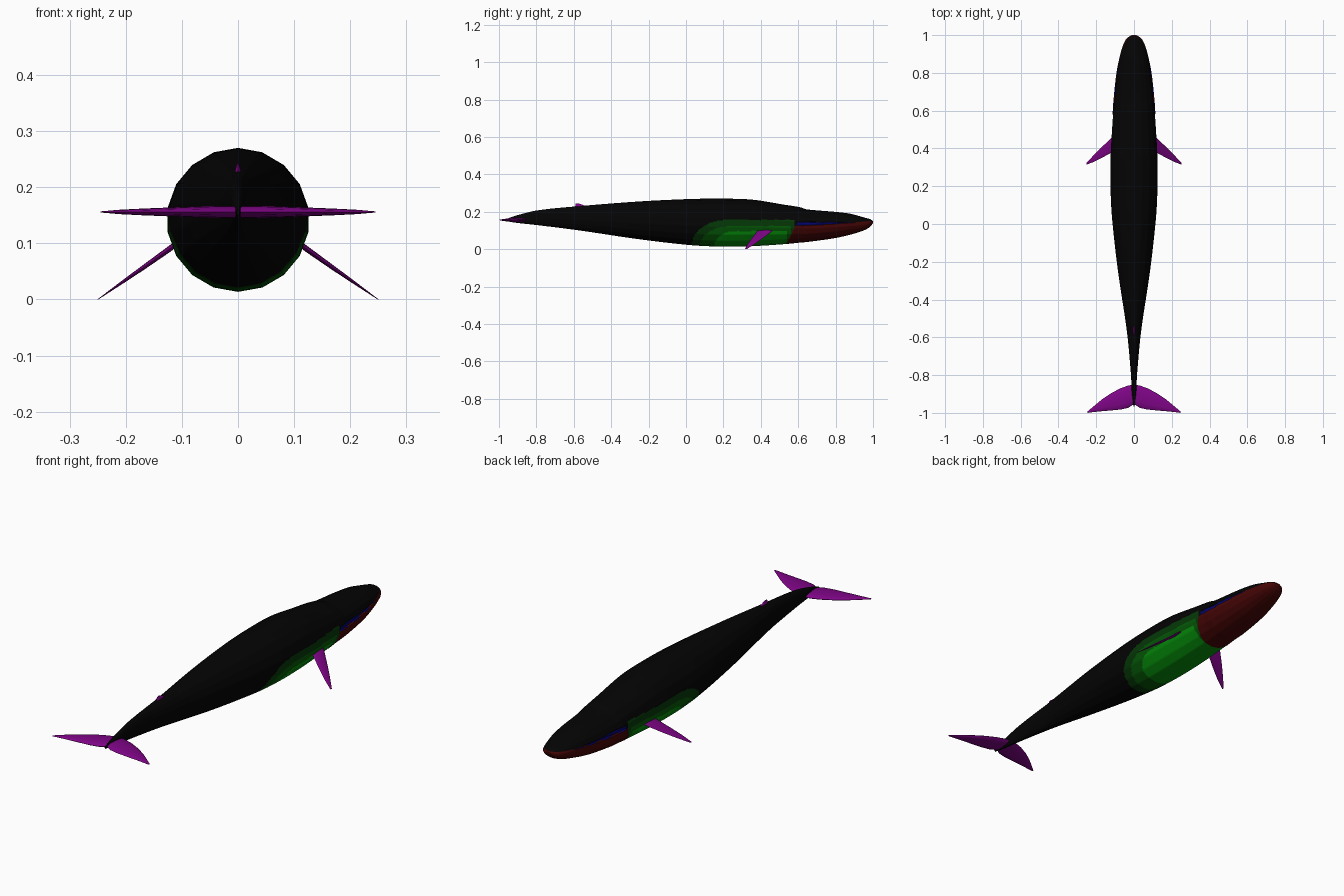
import bpy, bmesh, math
from mathutils import Vector

cube = bpy.data.objects.get("Cube")
if cube:
    bpy.data.objects.remove(cube, do_unlink=True)


def material(name, *rgb):
    m = bpy.data.materials.new(name)
    m.use_nodes = True
    m.diffuse_color = (*rgb, 1)
    m.node_tree.nodes["Principled BSDF"].inputs["Base Color"].default_value = (*rgb, 1)
    return m


black = material("black skin", .0012, .0012, .0012)
dark_green = material("dark green", .0015, .04, .002)
mid_green = material("mid green", .0015, .1, .002)
green = material("bright green", .0015, .27, .003)
red = material("dark red", .06, .0015, .0015)
blue = material("deep blue", .001, .001, .16)
purple = material("purple", .21, .0015, .24)


def loft(name, rings, mats, rule=None, angle=40):
    """Skin a list of equal point rings, cap the ends, colour faces by rule."""
    bm = bmesh.new()
    loops = [[bm.verts.new(p) for p in ring] for ring in rings]
    n = len(loops[0])
    for a, b in zip(loops, loops[1:]):
        for i in range(n):
            j = (i + 1) % n
            bm.faces.new((a[i], a[j], b[j], b[i]))
    bm.faces.new(loops[0])
    bm.faces.new(loops[-1])
    bmesh.ops.recalc_face_normals(bm, faces=bm.faces)
    if rule:
        for f in bm.faces:
            f.material_index = rule(f.calc_center_median())
    mesh = bpy.data.meshes.new(name)
    bm.to_mesh(mesh)
    bm.free()
    for m in mats:
        mesh.materials.append(m)
    obj = bpy.data.objects.new(name, mesh)
    bpy.context.collection.objects.link(obj)
    bpy.ops.object.select_all(action='DESELECT')
    obj.select_set(True)
    bpy.context.view_layer.objects.active = obj
    bpy.ops.object.shade_smooth_by_angle(angle=math.radians(angle))
    return obj


# Body stations: y, top, bottom, half width
stations = [
    (-.965, .160, .150, .003), (-.90, .182, .140, .011), (-.79, .208, .128, .017),
    (-.57, .230, .100, .038), (-.25, .255, .053, .086), (.02, .268, .022, .117),
    (.18, .270, .014, .126), (.35, .265, .016, .126), (.53, .237, .027, .116),
    (.61, .224, .035, .110), (.645, .213, .038, .108), (.79, .200, .058, .093),
    (.88, .189, .078, .076), (.95, .170, .100, .056), (.985, .160, .120, .036),
    (1.0, .149, .140, .012)]


def sample(t):
    """Smooth curve through the stations."""
    i = min(int(t), len(stations) - 2)
    f = t - i
    p = [Vector(stations[min(max(k, 0), len(stations) - 1)]) for k in range(i - 1, i + 3)]
    out = []
    for c in range(4):
        h = p[2][0] - p[1][0]
        m0 = (p[2][c] - p[0][c]) / (p[2][0] - p[0][0]) * h
        m1 = (p[3][c] - p[1][c]) / (p[3][0] - p[1][0]) * h
        d = p[2][c] - p[1][c]
        out.append(p[1][c] + f * (m0 + f * (3 * d - 2 * m0 - m1 + f * (m0 + m1 - 2 * d))))
    return out


def jaw_zone(y, z):
    """Lower jaw, mouth groove or neither."""
    if y < .54 + .5 * max(0, z - .035):
        return None
    lip = .126 + .026 * max(0, (y - .58) / .42) ** 1.5
    if z < lip:
        return "jaw"
    return "groove" if z < lip + .017 * min(1, (.9 - y) / .25) else None


def body_ring(y, top, bottom, half):
    """Eighteen sided section, each side split for crisp colour edges."""
    corners = [(half * math.sin(k * math.pi / 9),
                (top + bottom) / 2 + (top - bottom) / 2 * math.cos(k * math.pi / 9))
               for k in range(18)]
    widen = {"jaw": 1.03, "groove": .97, None: 1}
    ring = []
    for k, (x, z) in enumerate(corners):
        x2, z2 = corners[(k + 1) % 18]
        for s in range(8):
            h = z + (z2 - z) * s / 8
            ring.append(((x + (x2 - x) * s / 8) * widen[jaw_zone(y, h)], y, h))
    return ring


def under_patch(c, start, full, end, top):
    """Rounded belly patch that rises from its rear tip."""
    if not start < c.y < end:
        return False
    back = max(0, (full - c.y) / (full - start))
    return c.z < .015 + (top - .015) * math.sqrt(1 - back ** 2.2)


def body_colour(c):
    zone = jaw_zone(c.y, c.z)
    if zone:
        return 4 if zone == "jaw" else 5
    if under_patch(c, .15, .28, .54, .096):
        return 3
    if under_patch(c, .075, .25, .56, .124):
        return 2
    if under_patch(c, .03, .23, .58, .157):
        return 1
    return 0


steps = 18
body = loft("body", [body_ring(*sample(k / steps)) for k in range((len(stations) - 1) * steps + 1)],
            [black, dark_green, mid_green, green, red, blue], body_colour)


def blade(name, sections, up):
    """Fin with lens sections: front edge, back edge, half thickness."""
    rings = []
    for front, back, thick in sections:
        front, back = Vector(front), Vector(back)
        mid, chord = (front + back) / 2, (front - back) / 2
        rings.append([mid + chord * math.cos(a) + Vector(up) * thick * math.sin(a)
                      for a in (k * math.pi / 6 for k in range(12))])
    return loft(name, rings, [purple])


for side, word in ((1, "left"), (-1, "right")):
    # Tail fluke
    fluke = [(0, -.85, -.953, .011), (.03, -.855, -.973, .011), (.07, -.869, -.982, .010),
             (.12, -.895, -.987, .008), (.17, -.929, -.991, .006), (.21, -.962, -.995, .004),
             (.245, -.991, -1.0, .001)]
    blade(word + "_fluke", [((side * x, a, .156), (side * x, b, .156), t)
                            for x, a, b, t in fluke], (0, 0, 1))
    # Flipper
    flipper = [(.095, .478, .39, .11, .005), (.125, .45, .375, .088, .005),
               (.17, .408, .35, .056, .004), (.21, .368, .330, .028, .0025),
               (.25, .325, .315, 0, .0005)]
    blade(word + "_flipper", [((side * x, a, z), (side * x, b, z), t)
                              for x, a, b, z, t in flipper], (side * .58, 0, .81))

# Small fin on the back
blade("dorsal_fin", [((0, -.515, .222), (0, -.595, .220), .007),
                     ((0, -.548, .235), (0, -.592, .232), .005),
                     ((0, -.574, .245), (0, -.590, .243), .001)], (1, 0, 0))
